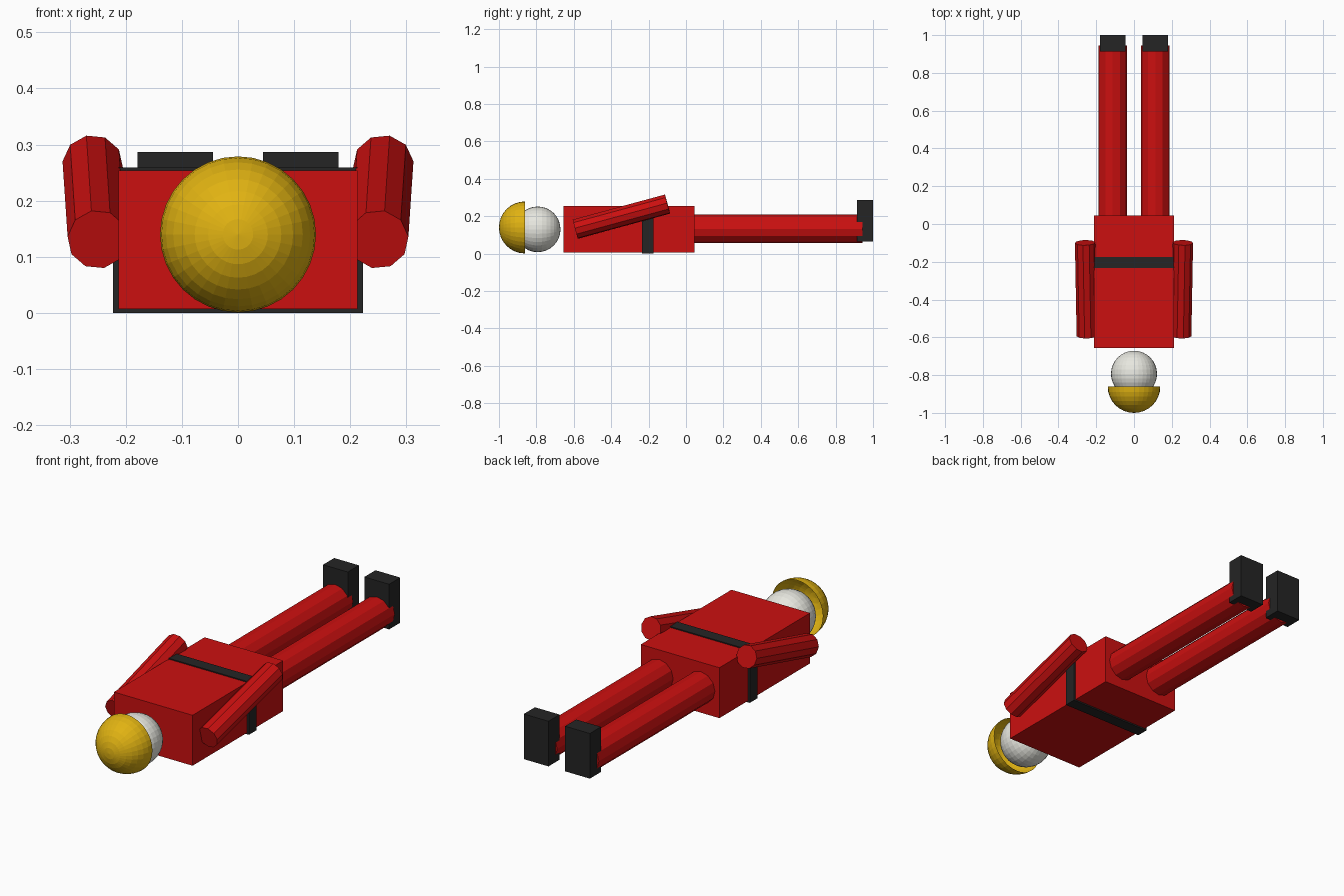
import bpy, bmesh, math
from mathutils import Vector, Matrix

if "Cube" in bpy.data.objects:
    bpy.data.objects.remove(bpy.data.objects["Cube"])


def material(name, rgb):
    m = bpy.data.materials.new(name)
    m.diffuse_color = (*rgb, 1)
    m.use_nodes = True
    m.node_tree.nodes["Principled BSDF"].inputs["Base Color"].default_value = m.diffuse_color
    return m


RED = material("red cloth", (0.60, 0.005, 0.005))
BLACK = material("black leather", (0.018, 0.018, 0.018))
GOLD = material("golden yellow", (0.75, 0.45, 0.006))
WHITE = material("off white", (0.80, 0.80, 0.74))


def finish(bm, name, mat):
    bmesh.ops.recalc_face_normals(bm, faces=bm.faces)
    me = bpy.data.meshes.new(name)
    bm.to_mesh(me)
    bm.free()
    me.materials.append(mat)
    ob = bpy.data.objects.new(name, me)
    bpy.context.collection.objects.link(ob)
    return ob


def box(name, lo, hi, mat):
    lo, hi = Vector(lo), Vector(hi)
    bm = bmesh.new()
    bmesh.ops.create_cube(bm, size=1)
    bmesh.ops.scale(bm, vec=hi - lo, verts=bm.verts)
    bmesh.ops.translate(bm, vec=(lo + hi) / 2, verts=bm.verts)
    return finish(bm, name, mat)


def rod(name, a, b, r, sides, turn, mat):
    """Flat-sided cylinder from a to b, running roughly along y."""
    a, b = Vector(a), Vector(b)
    y = (b - a).normalized()
    z = Vector((1, 0, 0)).cross(y).normalized()
    x = y.cross(z)
    bm = bmesh.new()
    rings = []
    for p in (a, b):
        angles = [turn + math.tau * i / sides for i in range(sides)]
        rings.append([bm.verts.new(p + r * (math.cos(t) * x + math.sin(t) * z)) for t in angles])
    for i in range(sides):
        j = (i + 1) % sides
        bm.faces.new((rings[0][i], rings[0][j], rings[1][j], rings[1][i]))
    for ring in rings:
        bm.faces.new(ring)
    return finish(bm, name, mat)


def ball(name, centre, r, mat, half=False):
    """Faceted sphere with its pole along y; half keeps only the -y side, open."""
    bm = bmesh.new()
    bmesh.ops.create_uvsphere(bm, u_segments=32, v_segments=16, radius=r)
    if half:
        low = [v for v in bm.verts if v.co.z < -1e-4]
        bmesh.ops.delete(bm, geom=low, context='VERTS')
    bm.transform(Matrix.Translation(centre) @ Matrix.Rotation(math.pi / 2, 4, 'X'))
    return finish(bm, name, mat)


# Body and belt
box("torso", (-0.213, -0.656, 0.007), (0.213, 0.046, 0.254), RED)
box("belt", (-0.223, -0.234, 0.0), (0.223, -0.175, 0.259), BLACK)

# Head and domed helmet
ball("head", (0, -0.793, 0.130), 0.122, WHITE)
ball("helmet", (0, -0.861, 0.140), 0.139, GOLD, half=True)

# Limbs and boots, both sides
for side, s in (("left", -1), ("right", 1)):
    turn = math.radians(-6) if s < 0 else math.radians(6)
    rod(side + "_arm", (s * 0.250, -0.592, 0.131), (s * 0.259, -0.099, 0.265),
        0.054, 10, turn, RED)
    rod(side + "_leg", (s * 0.113, 0.03, 0.132), (s * 0.113, 0.944, 0.132),
        0.076, 12, 0, RED)
    x0, x1 = sorted((s * 0.045, s * 0.179))
    box(side + "_boot", (x0, 0.914, 0.066), (x1, 1.0, 0.287), BLACK)
